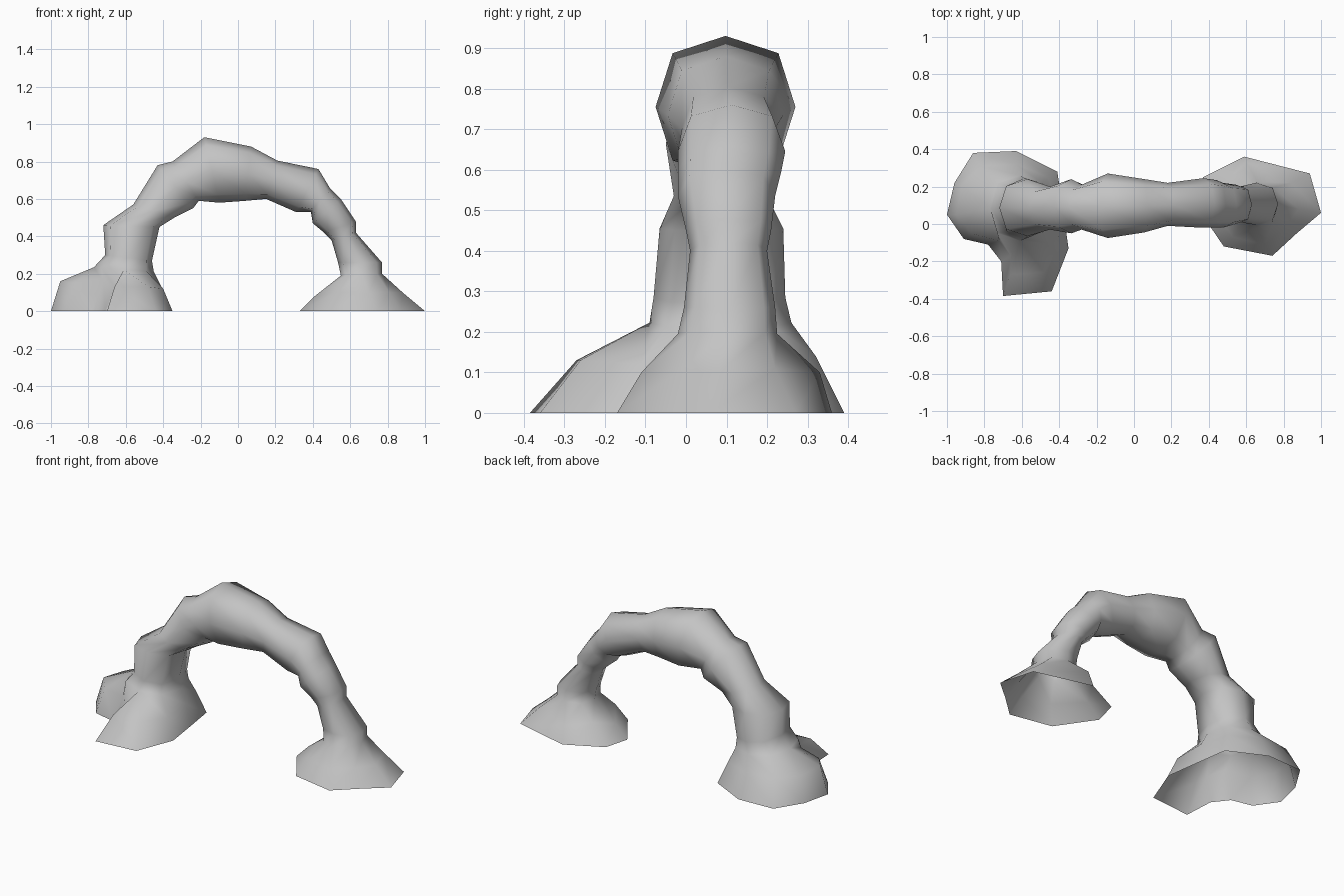
import bpy, bmesh, math

stone = bpy.data.materials.new("grey stone")
stone.diffuse_color = (0.55, 0.55, 0.55, 1)

SIDES = 8
bm = bmesh.new()


def section(outer, inner, y0, y1):
    """Rounded eight-sided section between an outer and an inner profile point."""
    ring = []
    for i in range(SIDES):
        a = 2 * math.pi * i / SIDES
        k = 1.07 if i % 2 else 1.0
        c, s = math.cos(a) * k, math.sin(a) * k
        ring.append(bm.verts.new((
            (outer[0] + inner[0]) / 2 + c * (outer[0] - inner[0]) / 2,
            (y0 + y1) / 2 + s * (y1 - y0) / 2,
            (outer[1] + inner[1]) / 2 + c * (outer[1] - inner[1]) / 2)))
    return ring


def skin(a, b, link=None):
    """Join ring b to ring a; link gives the vertex of a for each vertex of b."""
    n = len(b)
    link = link or list(range(n))
    for i in range(n):
        j = (i + 1) % n
        quad = [b[i], b[j], a[link[j]], a[link[i]]]
        bm.faces.new(list(dict.fromkeys(quad)))


# Arch from the left leg, over the crown, down the right leg
arch = [section(*s) for s in (
    ((-0.77, 0.235), (-0.45, 0.21), -0.09, 0.26),
    ((-0.71, 0.30), (-0.46, 0.27), -0.08, 0.245),
    ((-0.72, 0.46), (-0.42, 0.45), -0.065, 0.24),
    ((-0.56, 0.57), (-0.34, 0.50), -0.03, 0.20),
    ((-0.43, 0.78), (-0.24, 0.55), -0.05, 0.24),
    ((-0.35, 0.80), (-0.21, 0.59), -0.03, 0.21),
    ((-0.18, 0.93), (-0.10, 0.58), -0.075, 0.27),
    ((0.07, 0.88), (0.04, 0.59), -0.045, 0.24),
    ((0.21, 0.805), (0.15, 0.60), -0.01, 0.22),
    ((0.43, 0.76), (0.31, 0.53), -0.02, 0.245),
    ((0.49, 0.66), (0.39, 0.53), -0.02, 0.235),
    ((0.55, 0.60), (0.40, 0.47), -0.02, 0.22),
    ((0.63, 0.48), (0.46, 0.42), 0.00, 0.21),
    ((0.63, 0.42), (0.50, 0.38), 0.01, 0.20),
    ((0.77, 0.26), (0.535, 0.26), -0.005, 0.22),
    ((0.77, 0.20), (0.55, 0.19), -0.02, 0.225),
)]
for a, b in zip(arch, arch[1:]):
    skin(a, b)


def foot(top, shoulder, base, link=None):
    """Flared hollow foot, open underneath."""
    mid = [bm.verts.new(p) for p in shoulder]
    low = [bm.verts.new((x, y, 0)) for x, y in base]
    skin(top, mid, link)
    skin(mid, low)


# Left foot with a front lobe and a notch beside it
foot(arch[0],
     [(-0.95, 0.05, 0.16), (-0.92, 0.20, 0.15), (-0.82, 0.31, 0.15),
      (-0.63, 0.32, 0.14), (-0.46, 0.25, 0.13), (-0.41, 0.08, 0.13),
      (-0.40, -0.11, 0.12), (-0.48, -0.26, 0.13), (-0.66, -0.27, 0.13),
      (-0.66, -0.17, 0.13), (-0.72, -0.09, 0.16), (-0.87, -0.05, 0.15)],
     [(-1.0, 0.05), (-0.96, 0.22), (-0.86, 0.38), (-0.63, 0.39),
      (-0.41, 0.28), (-0.38, 0.08), (-0.35, -0.13), (-0.44, -0.36),
      (-0.70, -0.385), (-0.71, -0.20), (-0.78, -0.11), (-0.91, -0.08)],
     [0, 0, 1, 2, 3, 4, 5, 6, 6, 7, 7, 0])

# Right foot
foot(arch[-1],
     [(0.88, 0.08, 0.10), (0.84, 0.22, 0.11), (0.60, 0.33, 0.10),
      (0.48, 0.22, 0.11), (0.41, 0.10, 0.08), (0.53, -0.07, 0.10),
      (0.70, -0.11, 0.10), (0.81, -0.02, 0.10)],
     [(1.0, 0.06), (0.94, 0.27), (0.59, 0.36), (0.37, 0.25),
      (0.33, 0.10), (0.48, -0.12), (0.74, -0.17), (0.87, -0.05)])

bmesh.ops.recalc_face_normals(bm, faces=bm.faces)
# Keep the outside facing out: the face at the crown must point upward
crown = max(bm.faces, key=lambda f: f.calc_center_median().z)
if crown.normal.z < 0:
    bmesh.ops.reverse_faces(bm, faces=bm.faces)

mesh = bpy.data.meshes.new("rock_arch")
bm.to_mesh(mesh)
bm.free()
mesh.materials.append(stone)
rock = bpy.data.objects.new("rock_arch", mesh)
bpy.context.collection.objects.link(rock)
for p in mesh.polygons:
    p.use_smooth = True
